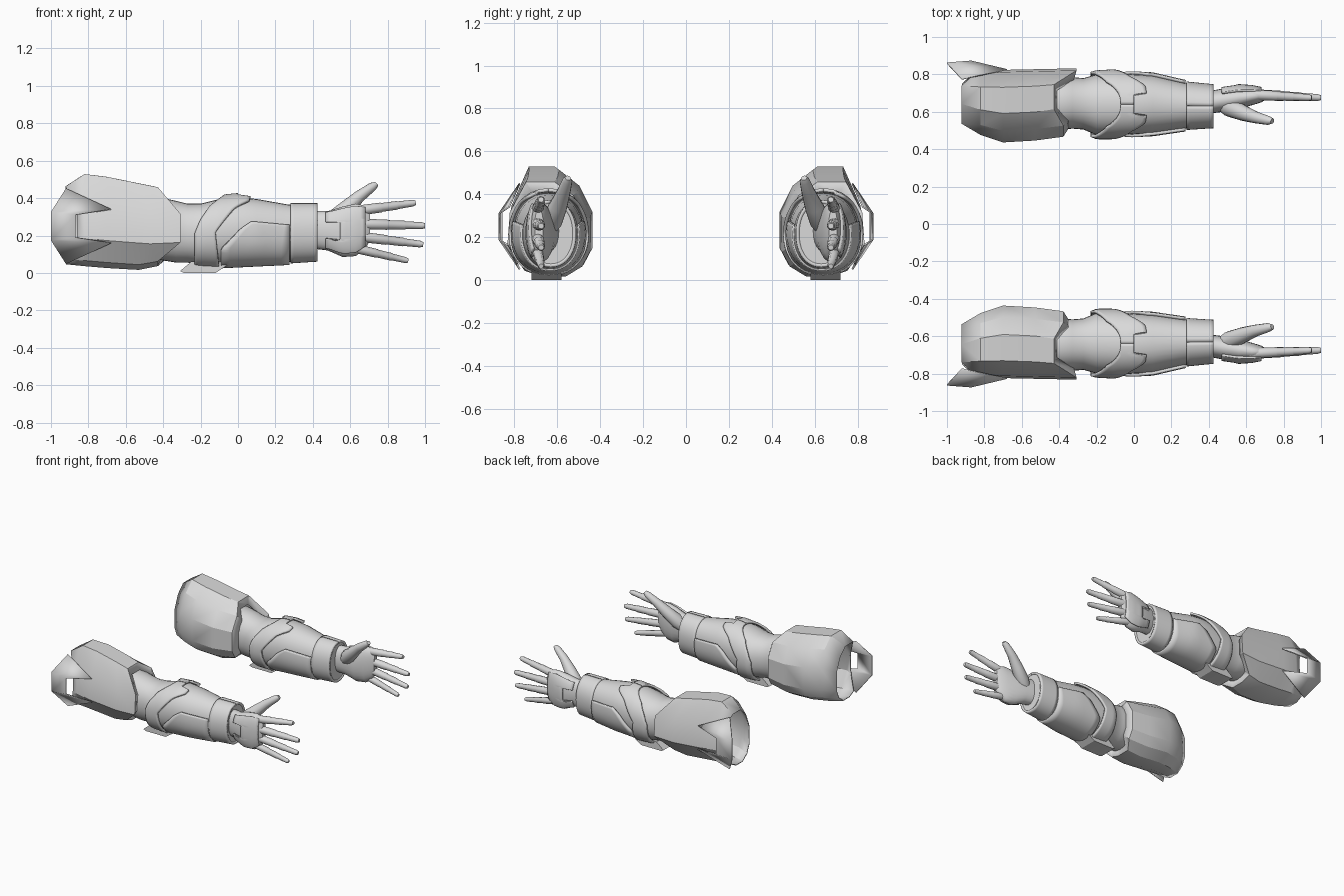
import bpy, bmesh, math
from mathutils import Vector

if "Cube" in bpy.data.objects:
    bpy.data.objects.remove(bpy.data.objects["Cube"])

grey = bpy.data.materials.new("armour_grey")
grey.diffuse_color = (0.7, 0.7, 0.7, 1)
grey.use_nodes = True
grey.node_tree.nodes["Principled BSDF"].inputs["Base Color"].default_value = grey.diffuse_color


def make(name, verts, faces, thick=0, angle=30):
    """Mesh on the near arm, thickened if asked, mirrored to the far arm."""
    me = bpy.data.meshes.new(name)
    me.from_pydata([tuple(v) for v in verts], [], faces)
    bm = bmesh.new()
    bm.from_mesh(me)
    bmesh.ops.recalc_face_normals(bm, faces=bm.faces)
    bm.to_mesh(me)
    bm.free()
    me.shade_smooth()
    me.set_sharp_from_angle(angle=math.radians(angle))
    me.materials.append(grey)
    ob = bpy.data.objects.new(name, me)
    bpy.context.collection.objects.link(ob)
    if thick:
        mod = ob.modifiers.new("thickness", 'SOLIDIFY')
        mod.thickness = thick
        mod.offset = 0
    mod = ob.modifiers.new("other_arm", 'MIRROR')
    mod.use_axis = (False, True, False)
    mod.use_mirror_merge = False
    return ob


def loft(name, rings, cap=True, **kw):
    n = len(rings[0])
    verts = [v for r in rings for v in r]
    faces = [(i * n + j, i * n + (j + 1) % n, (i + 1) * n + (j + 1) % n, (i + 1) * n + j)
             for i in range(len(rings) - 1) for j in range(n)]
    if cap:
        faces += [tuple(range(n)), tuple(range(len(verts) - n, len(verts)))]
    return make(name, verts, faces, **kw)


def interp(table, x):
    """Linear lookup in rows sorted by their first value."""
    if x <= table[0][0]:
        return table[0][1:]
    for a, b in zip(table, table[1:]):
        if x <= b[0]:
            t = (x - a[0]) / (b[0] - a[0])
            return [p + (q - p) * t for p, q in zip(a[1:], b[1:])]
    return table[-1][1:]


def surface(sections, x, t, off=0):
    """Point on a limb; t = 0 is the top, pi/2 the outer side."""
    out, inn, z0, z1 = interp(sections, x)
    c, s = math.cos(t), math.sin(t)
    c, s = (math.copysign(abs(k) ** 0.92, k) for k in (c, s))
    return Vector((x, -(out + inn) / 2 - ((out - inn) / 2 + off) * s,
                   (z0 + z1) / 2 + ((z1 - z0) / 2 + off) * c))


def limb(name, sections, n=32):
    loft(name, [[surface(sections, s[0], math.tau * j / n) for j in range(n)]
                for s in sections], angle=40)


def wrap(name, sections, t0, t1, rear, front, off, n=48, m=8):
    """Armour plate that follows a limb between two edge curves."""
    verts, faces = [], []
    for i in range(n + 1):
        t = t0 + (t1 - t0) * i / n
        a, b = rear(t), front(t)
        verts += [surface(sections, a + (b - a) * k / m, t, off) for k in range(m + 1)]
    for i in range(n):
        for k in range(m):
            p = i * (m + 1) + k
            faces.append((p, p + 1, p + m + 2, p + m + 1))
    make(name, verts, faces, thick=0.016)


# Arm under the armour: x, outer y, inner y, low z, high z
ARM = [(-0.50, .77, .53, .09, .38), (-0.42, .79, .50, .07, .405), (-0.33, .785, .51, .055, .385),
       (-0.27, .78, .505, .055, .37), (-0.20, .80, .475, .045, .37), (-0.10, .805, .475, .04, .395),
       (0.0, .80, .48, .045, .405), (0.10, .795, .485, .05, .395), (0.27, .755, .51, .058, .365),
       (0.42, .74, .52, .068, .365)]
limb("arm", ARM)

# Palm
PALM = [(0.40, .71, .59, .13, .33), (0.48, .725, .60, .12, .33), (0.56, .735, .615, .085, .355),
        (0.63, .73, .635, .09, .37), (0.68, .72, .65, .13, .36), (0.705, .705, .665, .17, .33)]
limb("palm", PALM, 24)

# Slanted elbow cuff with a notch on top
REAR = [(-1, -.23), (0, -.23), (.4, -.20), (.75, -.15), (1, -.07)]
FRONT = [(-1, -.10), (0, -.12), (.6, -.02), (.85, .06), (1, .07)]


def cuff_front(t):
    return 0.0 if math.cos(t) > 0.962 else interp(FRONT, math.cos(t))[0]


wrap("elbow_cuff", ARM, 0, math.tau, lambda t: interp(REAR, math.cos(t))[0], cuff_front, .014, n=96)

# Forearm guard wrapped under the arm
GUARD = [(-1, -.09), (-.45, -.09), (0, 0), (.25, .07)]
wrap("forearm_guard", ARM, 1.32, math.tau - 1.32,
     lambda t: interp(GUARD, math.cos(t))[0], lambda t: .275, .008)

# Wrist band and back-of-hand plate
wrap("wrist_band", ARM, 0, math.tau, lambda t: .28, lambda t: .425, 0)
wrap("hand_plate", PALM, 0.55, 2.5,
     lambda t: .545 if abs(t - 1.55) < .35 else .47, lambda t: .68, .005, n=40)

# Elbow guard: flat angled block
prof = [(-.31, .01), (-.25, .06), (-.06, .06), (-.06, .04), (-.12, 0), (-.29, 0)]
loft("elbow_guard", [[(x, y, z) for x, z in prof] for y in (-.72, -.58)])

# Upper arm shell: facetted section (outward, up) scaled along the arm
SECT = [(.4, 1), (.76, 1), (.97, .66), (1, .3), (.8, .06), (.6, 0), (.3, 0), (.1, .1),
        (0, .25), (0, .6), (.16, .85)]
# x, inner y, outer y, low z, high z, x shift outer, x shift inner
SHELL = [(-.92, .54, .80, .05, .46, .06, 0), (-.82, .48, .81, .04, .525, 0, 0),
         (-.70, .44, .82, .03, .51, 0, 0), (-.53, .45, .825, .02, .475, .06, 0),
         (-.43, .47, .83, .04, .455, .12, .05), (-.415, .51, .78, .08, .405, .09, .06)]
rings = []
for x, a, b, z0, z1, so, si in SHELL:
    rings.append([(x + (so if u > .9 else si if u < .2 else 0), -(a + (b - a) * u), z0 + (z1 - z0) * w)
                  for u, w in SECT])
loft("upper_arm_shell", rings, cap=False, thick=.008, angle=25)

# Flared shoulder fin with an open slot
half = [(-.68, -.825, .09), (-.92, -.775, .2), (-1, -.86, .075), (-.87, -.87, .06)]
fin = [(x, y, .25 + s * z) for s in (1, -1) for x, y, z in half]
make("shoulder_fin", fin, [(0, 1, 2, 3), (4, 7, 6, 5), (3, 2, 6, 7)], thick=.008, angle=15)


def digit(name, stops, n=12):
    """Tapered tube through (point, radius) stops."""
    pts = [Vector(p) for p, r in stops]
    d = (pts[-1] - pts[0]).normalized()
    u = d.cross(Vector((0, 1, 0))).normalized()
    v = d.cross(u)
    loft(name, [[p + (u * math.cos(k * math.tau / n) + v * math.sin(k * math.tau / n)) * r
                 for k in range(n)] for p, (_, r) in zip(pts, stops)], angle=40)


# Fingers with stepped joints
for name, x0, z0, x1, z1, r in [("index_finger", .62, .33, .95, .375, .028),
                                ("middle_finger", .64, .262, 1.0, .252, .029),
                                ("ring_finger", .64, .195, .99, .152, .028),
                                ("little_finger", .61, .135, .91, .065, .025)]:
    a, b = Vector((x0, -.692, z0)), Vector((x1, -.675, z1))
    steps = [(0, 1), (.44, .93), (.45, .84), (.70, .82), (.71, .73), (.95, .64), (1, .45)]
    digit(name, [(a.lerp(b, t), r * k) for t, k in steps])

# Thumb
digit("thumb", [((.46, -.645, .23), .035), ((.51, -.625, .28), .052), ((.58, -.595, .345), .043),
                ((.65, -.57, .41), .032), ((.72, -.553, .462), .024), ((.74, -.55, .476), .014)])
